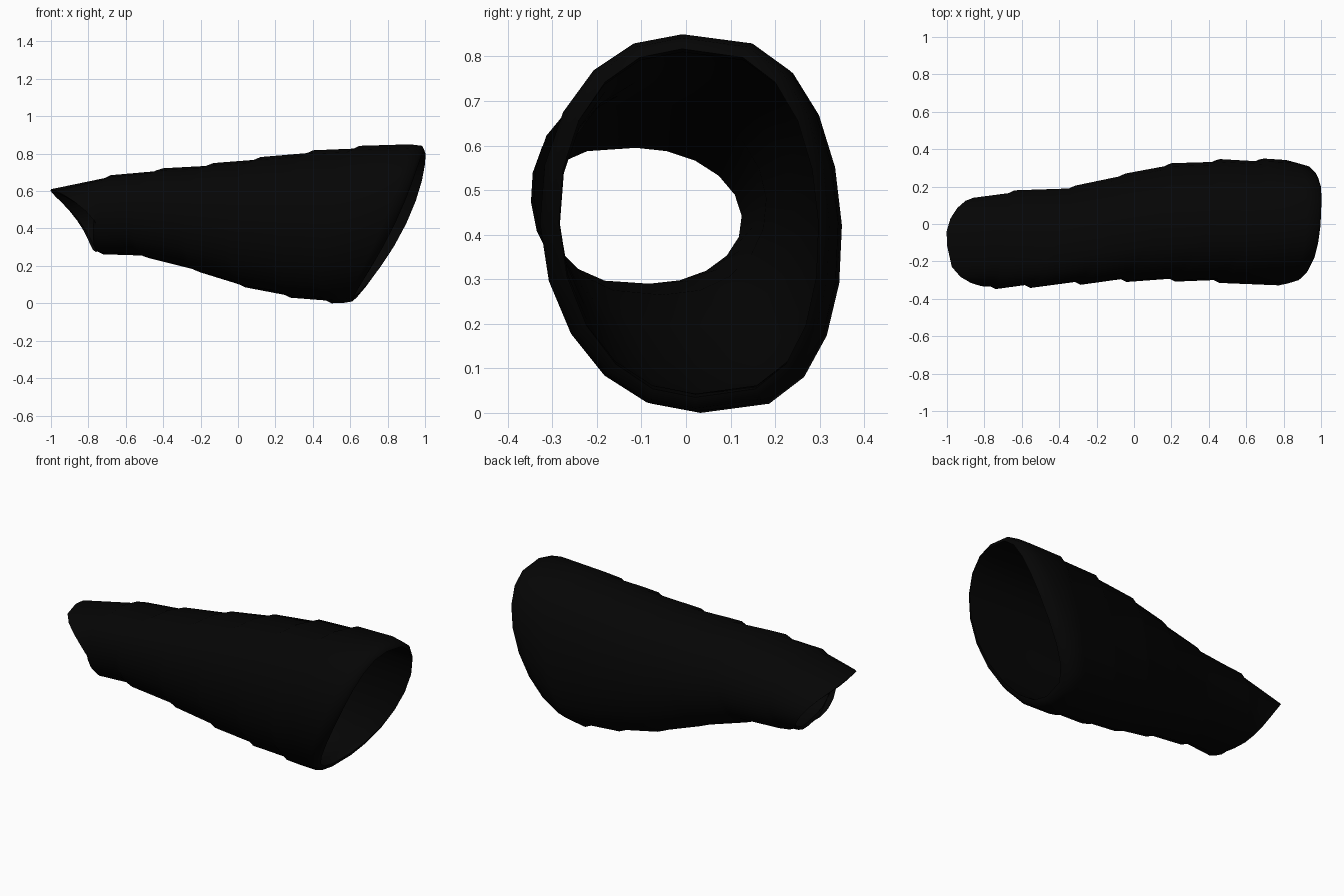
import bpy
import bmesh
from math import sin, cos, tau, copysign

cube = bpy.data.objects.get("Cube")
if cube:
    bpy.data.objects.remove(cube, do_unlink=True)

SIDES = 20
WALL = 0.025
FOLD_STEP = 0.015
FOLD_WIDTH = 0.03
LEAN = 0.015

# Stations along the sleeve:
# top x, top z, bottom x, bottom z, front y, back y, sideways tilt, bow,
# front roundness (the back is squarer where the front is rounder)
cuff = (-1, .61, -.76, .275, -.335, .14, -.045, .065, .6)
folds = [
    (-.68, .685, -.72, .262, -.348, .18, .05, .01, .65),
    (-.40, .722, -.47, .24, -.342, .205, .12, 0, .7),
    (-.13, .75, -.20, .165, -.325, .27, .12, 0, .78),
    (.12, .782, .04, .085, -.31, .325, .12, 0, .85),
    (.40, .818, .28, .03, -.308, .347, .12, 0, .9),
    (.65, .842, .50, 0, -.315, .35, .12, 0, .95),
]
shoulder = (.92, .85, .57, .003, -.328, .342, .02, .05, .95)
mouth = (.985, .842, .61, .01, -.31, .322, .03, .06, .95)


def ring(bm, station, inset=0.0, shift=0.0):
    """Slanted, bowed oval through one station."""
    xt, zt, xb, zb, y0, y1, tilt, bow, roundness = station
    verts = []
    for i in range(SIDES):
        a = tau * i / SIDES
        c, s = cos(a), sin(a)
        power = roundness if s < 0 else 1.6 - roundness
        wide = copysign(abs(s) ** power, s) if abs(s) > 1e-6 else 0
        x = (xt + xb) / 2 + (xt - xb) / 2 * c + tilt * s + bow * s * s
        y = (y0 + y1) / 2 + ((y1 - y0) / 2 - inset) * wide - LEAN * c
        z = (zt + zb) / 2 + ((zt - zb) / 2 - inset) * c
        verts.append(bm.verts.new((x + shift, y, z)))
    return verts


bm = bmesh.new()

# Outer wall with a small overlapping step at every fold
rings = [ring(bm, cuff)]
for fold in folds:
    rings.append(ring(bm, fold, FOLD_STEP, -FOLD_WIDTH))
    rings.append(ring(bm, fold))
rings += [ring(bm, shoulder), ring(bm, mouth)]

# Rolled wide rim, inner wall and narrow rim
rings.append(ring(bm, mouth, WALL, .012))
rings.append(ring(bm, shoulder, WALL * 1.6))
for fold in reversed(folds):
    rings.append(ring(bm, fold, WALL))
rings.append(ring(bm, cuff, WALL * .6, .01))

# Join neighbouring rings into one closed wall
for a, b in zip(rings, rings[1:] + rings[:1]):
    for i in range(SIDES):
        j = (i + 1) % SIDES
        bm.faces.new((a[i], a[j], b[j], b[i]))
bmesh.ops.recalc_face_normals(bm, faces=bm.faces)

mesh = bpy.data.meshes.new("sleeve")
bm.to_mesh(mesh)
bm.free()
sleeve = bpy.data.objects.new("sleeve", mesh)
bpy.context.collection.objects.link(sleeve)

# Black cloth
black = bpy.data.materials.new("black_cloth")
black.use_nodes = True
color = (.0015, .0015, .0015, 1)
black.diffuse_color = color
black.node_tree.nodes["Principled BSDF"].inputs["Base Color"].default_value = color
mesh.materials.append(black)

bpy.ops.object.select_all(action='DESELECT')
sleeve.select_set(True)
bpy.context.view_layer.objects.active = sleeve
bpy.ops.object.shade_smooth_by_angle(angle=1.0)
